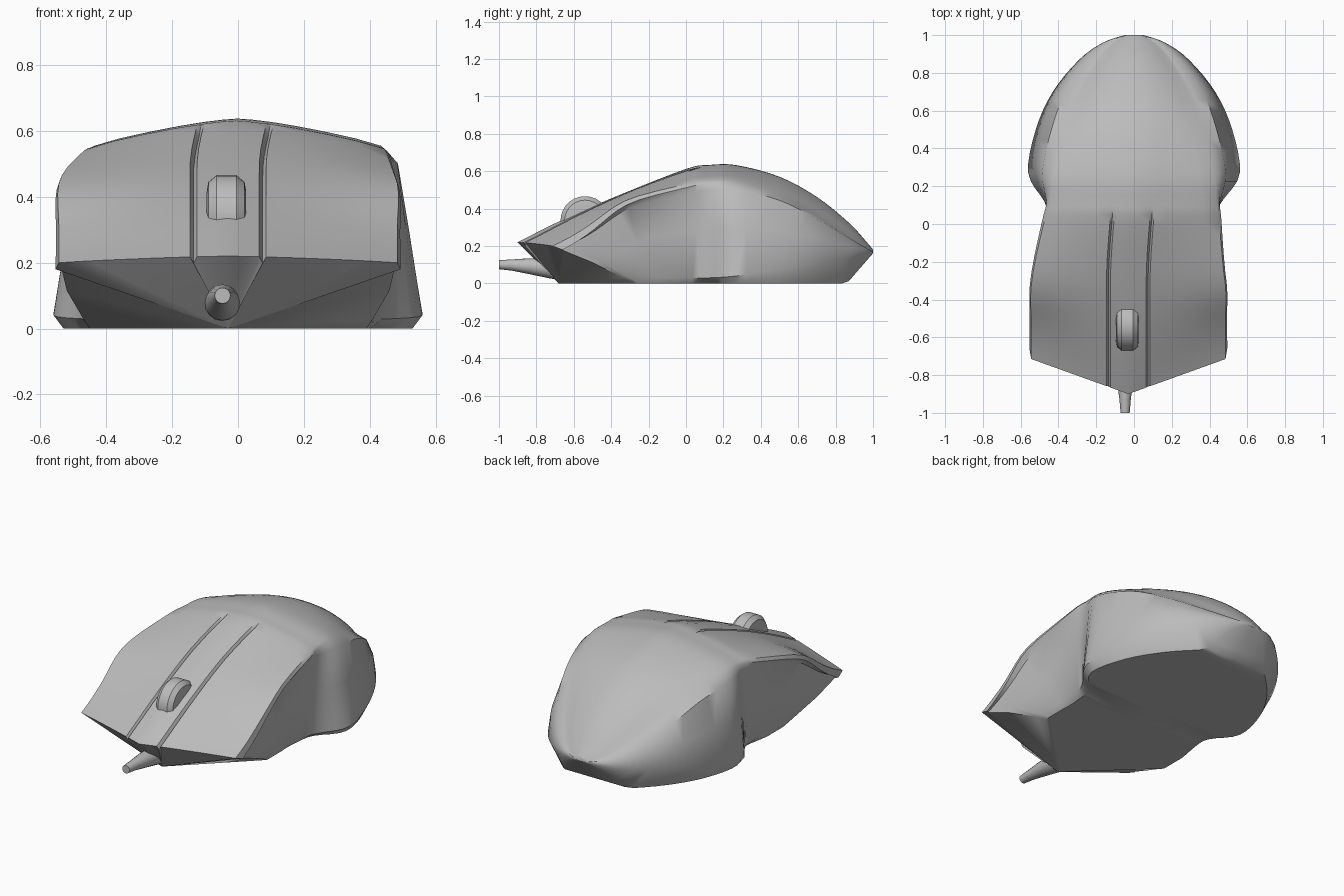
import bpy, bmesh, math
from mathutils import Vector

default = bpy.data.objects.get("Cube")
if default:
    bpy.data.objects.remove(default, do_unlink=True)

# One plain grey plastic
grey = bpy.data.materials.new("grey_plastic")
grey.use_nodes = True
colour = (0.5, 0.5, 0.5, 1)
grey.diffuse_color = colour
grey.node_tree.nodes["Principled BSDF"].inputs["Base Color"].default_value = colour


def finish(name, bm, angle):
    """Turn a bmesh into a shaded grey object."""
    bmesh.ops.recalc_face_normals(bm, faces=bm.faces)
    mesh = bpy.data.meshes.new(name)
    bm.to_mesh(mesh)
    bm.free()
    mesh.materials.append(grey)
    obj = bpy.data.objects.new(name, mesh)
    bpy.context.collection.objects.link(obj)
    bpy.ops.object.select_all(action='DESELECT')
    obj.select_set(True)
    bpy.context.view_layer.objects.active = obj
    bpy.ops.object.shade_smooth_by_angle(angle=math.radians(angle))


def loft(bm, rings):
    """Skin closed rings of points and close both ends with fans."""
    loops = [[bm.verts.new(p) for p in ring] for ring in rings]
    for a, b in zip(loops, loops[1:]):
        for i in range(len(a)):
            j = (i + 1) % len(a)
            bm.faces.new((a[i], a[j], b[j], b[i]))
    for end in (loops[0], loops[-1]):
        for p, q in zip(end[1:], end[2:]):
            bm.faces.new((end[0], p, q))


def spline(rows, steps):
    """Catmull-Rom resampling of the station rows."""
    out = []
    last = len(rows) - 1
    for i in range(last):
        group = (rows[max(i - 1, 0)], rows[i], rows[i + 1], rows[min(i + 2, last)])
        for s in range(steps):
            t = s / steps
            out.append([b + t * (c - a) / 2 + t * t * (a - 2.5 * b + 2 * c - d / 2)
                        + t ** 3 * (1.5 * (b - c) + (d - a) / 2)
                        for a, b, c, d in zip(*group)])
    out.append(rows[last])
    return out


def fade(value, start, end):
    """Smooth step from 0 at start to 1 at end."""
    t = min(max((value - start) / (end - start), 0), 1)
    return t * t * (3 - 2 * t)


# Shell stations: y, base width, seam width, seam z, waist width, edge width, edge z, top z
stations = [
    (-.90, .42, .44, .03, .49, .53, .20, .22),
    (-.65, .42, .44, .03, .48, .53, .31, .345),
    (-.35, .42, .44, .03, .47, .53, .44, .475),
    (0, .41, .44, .03, .46, .48, .53, .612),
    (.12, .43, .475, .03, .465, .455, .55, .633),
    (.27, .53, .56, .04, .52, .435, .55, .632),
    (.50, .48, .52, .075, .485, .365, .485, .57),
    (.70, .36, .43, .11, .41, .29, .37, .462),
    (.87, .20, .29, .138, .275, .19, .255, .325),
    (.96, .11, .165, .157, .155, .11, .195, .228),
    (1, .03, .05, .165, .05, .04, .17, .18),
]


def shell_ring(row):
    """Cross-section of the shell at one station."""
    y, base, seam, seam_z, waist, edge, edge_z, top = row
    ground = max(0, (y - .86) * 1.15)
    lean = .25 * (1 - fade(y, -1.1, -.2))
    groove = .02 * (1 - fade(y, -.02, .1))
    power = 1.4 + .6 * fade(y, .2, .7)
    middle = (seam_z + edge_z) / 2
    half = [(base, ground), (seam, seam_z), (waist, middle),
            (edge + .6 * (waist - edge), edge_z * .8 + middle * .2),
            (edge + .15 * (waist - edge), edge_z - .02 * edge / .53), (edge * .97, edge_z)]
    # Upper surface with a narrow groove beside the wheel strip
    strip = min(.105, edge * .25)
    for x in (edge * .8, edge * .6, edge * .4, strip * 1.1, strip, strip * .9, strip * .4):
        dip = groove if x == strip else 0
        half.append((x, edge_z + (top - edge_z) * (1 - (x / edge) ** power) - dip))
    section = [(0, ground)] + half + [(0, top)] + [(-x, z) for x, z in reversed(half)]
    shift = -.03 * (1 - fade(y, -.3, .25))
    # The button lip is a shallow arrow, the foot below it a deep one
    lip_sweep = .36 * (1 - fade(y, -.9, -.2))
    foot_sweep = .95 * (1 - fade(y, -.9, .2))
    points = []
    for x, z in section:
        level = min(z / edge_z, 1)
        sweep = abs(x) * (lip_sweep * level + foot_sweep * (1 - level))
        points.append(Vector((x + shift, y + lean * (1 - level) + sweep, z)))
    return points


body = bmesh.new()
loft(body, [shell_ring(row) for row in spline(stations, 4)])
finish("mouse_shell", body, 42)

# Scroll wheel with rounded rims
wheel = bmesh.new()
profile = [(-.06, .08), (-.055, .11), (-.03, .131), (.03, .131), (.055, .11), (.06, .08)]
sides = 28
loft(wheel, [[Vector((x - .035, -.54 + r * math.cos(a), .335 + r * math.sin(a)))
              for a in (math.tau * k / sides for k in range(sides))]
             for x, r in profile])
finish("scroll_wheel", wheel, 35)

# Cable strain relief tapering out of the front
cable = bmesh.new()
path = [(-.55, .07, .055), (-.72, .08, .055), (-.84, .092, .042), (-.93, .098, .03), (-1, .1, .024)]
loft(cable, [[Vector((-.047 + r * math.cos(a), y, z + r * math.sin(a)))
              for a in (math.tau * k / 16 for k in range(16))]
             for y, z, r in path])
finish("cable_stub", cable, 40)
